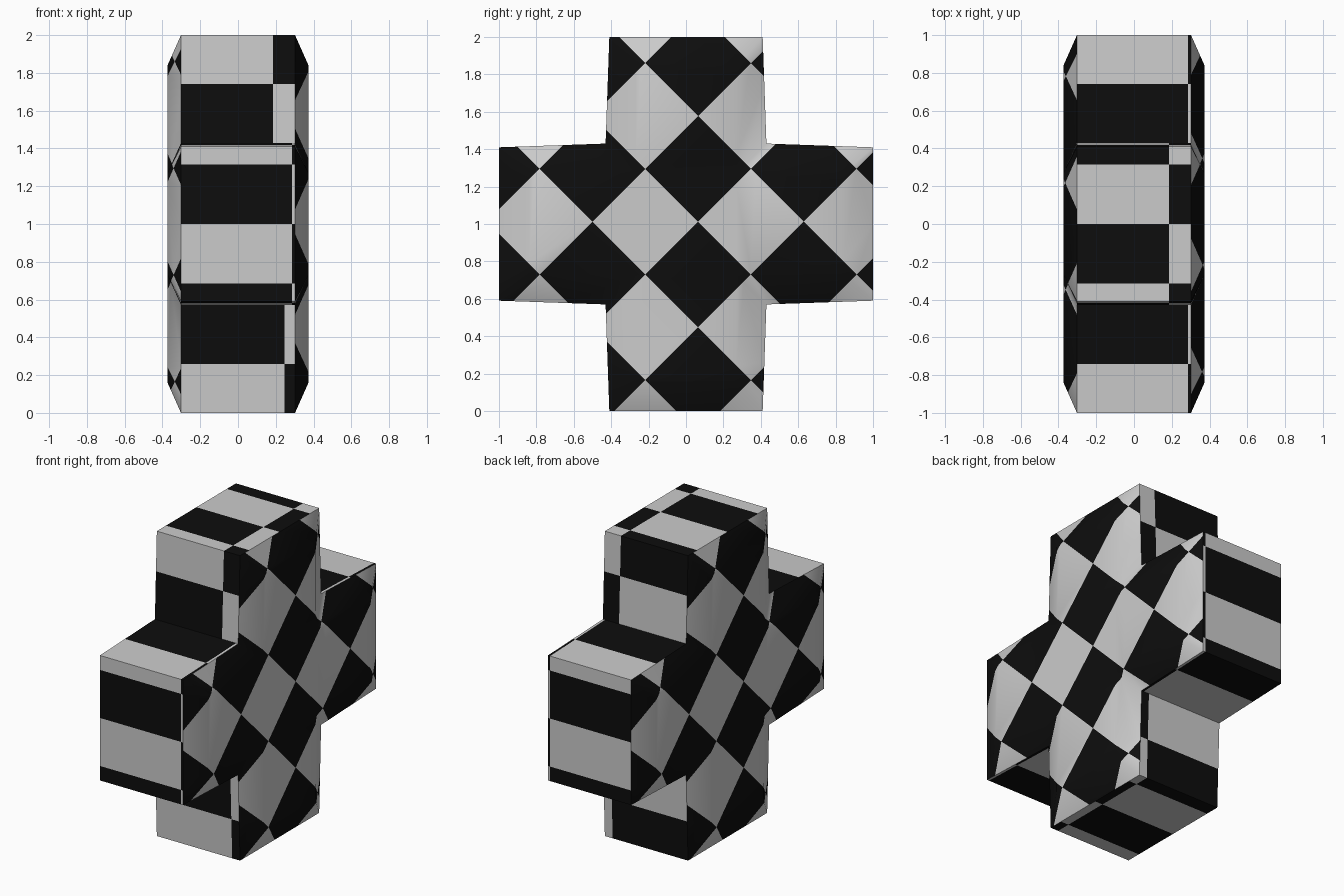
import bpy, bmesh, math
from mathutils import Vector

if "Cube" in bpy.data.objects:
    bpy.data.objects.remove(bpy.data.objects["Cube"])

def material(name, v):
    m = bpy.data.materials.new(name)
    m.diffuse_color = (v, v, v, 1)
    m.use_nodes = True
    m.node_tree.nodes["Principled BSDF"].inputs["Base Color"].default_value = m.diffuse_color
    return m

def outline(x, end, half, root):
    # plus-shaped loop: three points per arm, turned four times
    pts = []
    p = [(end, -half), (end, half), (root, root)]
    for _ in range(4):
        pts += [Vector((x, y, z + 1)) for y, z in p]
        p = [(-z, y) for y, z in p]
    return pts

def cut(bm, faces, co, no):
    faces = [f for f in faces if f.is_valid]
    geom = set(faces)
    for f in faces:
        geom.update(f.edges)
        geom.update(f.verts)
    r = bmesh.ops.bisect_plane(bm, geom=list(geom), dist=1e-5, plane_co=co, plane_no=no)
    # keep only faces belonging to the cut set
    out = set(faces) | {g for g in r['geom'] if isinstance(g, bmesh.types.BMFace)}
    return [f for f in out if f.is_valid]

bm = bmesh.new()
rim = {s: [bm.verts.new(p) for p in outline(0.302 * s, 1, 0.41, 0.43)] for s in (-1, 1)}
crest = {s: [bm.verts.new(p) for p in outline(0.373 * s, 0.84, 0.27, 0.27)] for s in (-1, 1)}

# Flat caps with sloped borders
caps = {}
for s in (-1, 1):
    o, c = rim[s], crest[s]
    fs = [bm.faces.new((o[i], o[(i + 1) % 12], c[(i + 1) % 12], c[i])) for i in range(12)]
    fs += [bm.faces.new((c[i - 1], c[i], c[i + 1], c[i + 2])) for i in (0, 3, 6, 9)]
    fs.append(bm.faces.new((c[2], c[5], c[8], c[11])))
    caps[s] = fs

# Outer walls
walls = [bm.faces.new((rim[-1][i], rim[1][i], rim[1][(i + 1) % 12], rim[-1][(i + 1) % 12]))
         for i in range(12)]
bmesh.ops.recalc_face_normals(bm, faces=bm.faces[:])

# Diamond checks on the caps
P = 0.565
for s, faces in caps.items():
    for d in (1, -1):
        off = 0.065 + d * 0.73
        for k in range(-6, 7):
            val = off + (k + 0.5) * P
            no = Vector((0, s, d))
            faces = cut(bm, faces, no * (val / 2), no)
    for f in faces:
        m = f.calc_center_median()
        y = m.y * s
        a = round((y + m.z - 0.795) / P)
        b = round((y - m.z + 0.665) / P)
        f.material_index = (a + b) % 2 == 0
        f.smooth = True

# Striped walls with a reversed strip along the +x edge
for i, w in enumerate(walls):
    n = w.normal.copy()
    c = w.calc_center_median()
    is_end = i % 3 == 0
    vertical_arm = abs(c.z - 1) > abs(c.y)
    if vertical_arm:
        xcut = 0.185 if c.z > 1 else 0.245
    else:
        xcut = 0.286
    faces = cut(bm, [w], Vector((xcut, 0, 0)), Vector((1, 0, 0)))
    # direction along which the stripes alternate
    along_z = vertical_arm != is_end
    axis = Vector((0, 0, 1)) if along_z else Vector((0, 1, 0))
    for t in ((-0.315, 0, 0.315) if is_end else (-0.74, 0.74)):
        faces = cut(bm, faces, Vector((0, 0, 1)) + axis * t, axis)
    for f in faces:
        m = f.calc_center_median()
        t = m.z - 1 if along_z else m.y
        if is_end:
            black = (math.floor(t / 0.315) % 2 == 0) != vertical_arm
        else:
            black = (abs(t) > 0.74) == (n.y > 0.5 or n.z < -0.5)
        f.material_index = int(black != (m.x > xcut))

me = bpy.data.meshes.new("checkered_cross")
bm.to_mesh(me)
bm.free()
me.materials.append(material("light grey", 0.6))
me.materials.append(material("black", 0.004))
ob = bpy.data.objects.new("checkered_cross", me)
bpy.context.collection.objects.link(ob)
bpy.context.view_layer.objects.active = ob
ob.select_set(True)
bpy.ops.object.shade_smooth_by_angle(angle=math.radians(40))
